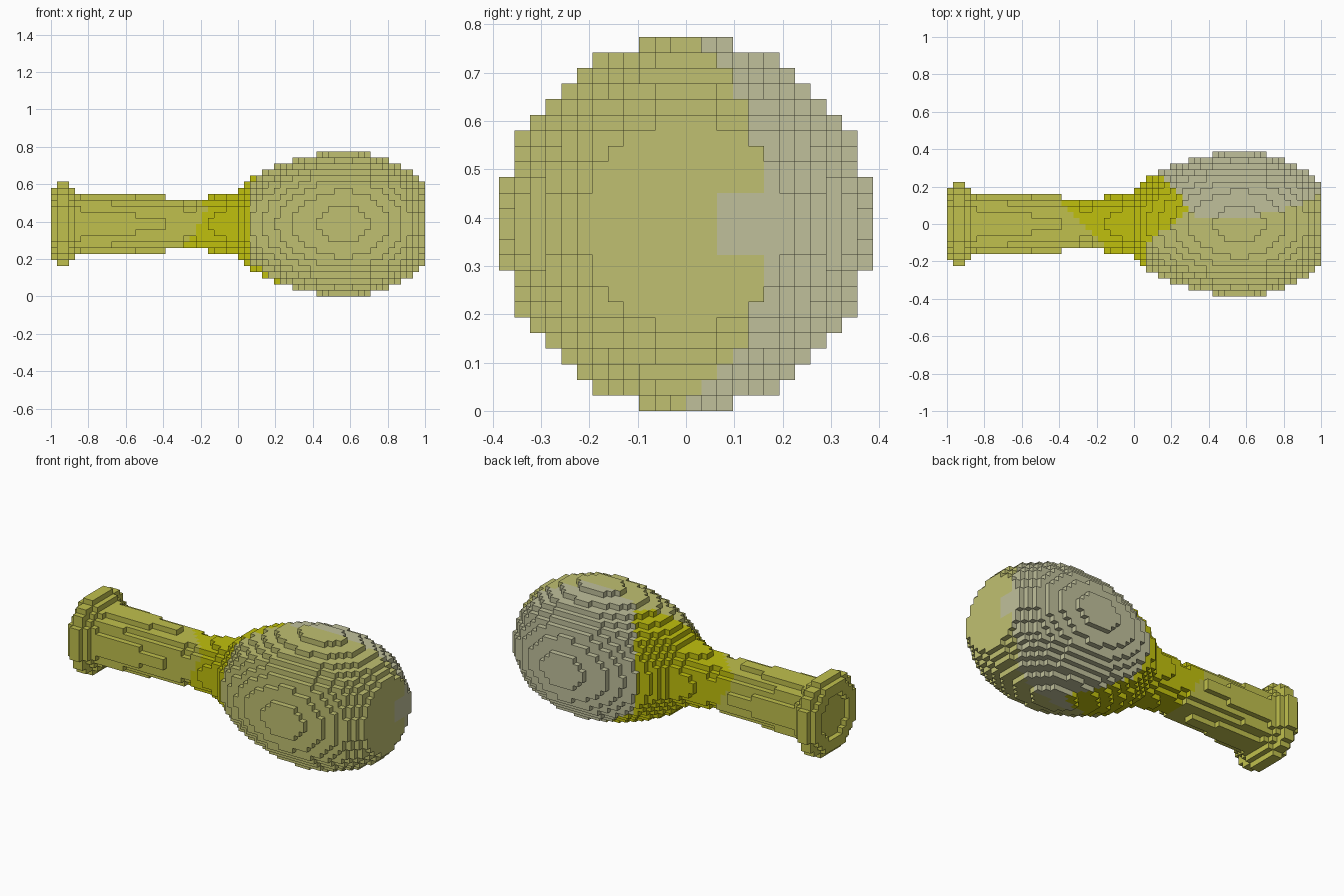
import bpy
import bmesh
from mathutils import Vector

cube = bpy.data.objects.get("Cube")
if cube:
    bpy.data.objects.remove(cube)

LENGTH, WIDTH = 62, 24
CELL = 2 / LENGTH
MID = WIDTH * CELL / 2


def material(name, color):
    mat = bpy.data.materials.new(name)
    mat.use_nodes = True
    mat.diffuse_color = (*color, 1)
    mat.node_tree.nodes["Principled BSDF"].inputs["Base Color"].default_value = (*color, 1)
    return mat


MATERIALS = [
    material("olive_yellow", (0.527, 0.527, 0.075)),
    material("strong_yellow", (0.527, 0.527, 0.004)),
    material("pale_olive", (0.527, 0.527, 0.165)),
    material("grey_cream", (0.527, 0.527, 0.33)),
]

# Turned profile: position along the shaker, radius in blocks
PROFILE = [
    (-1, 6.2), (-0.97, 6.3), (-0.96, 7.2), (-0.91, 7.2), (-0.9, 6.2), (-0.872, 6.2),
    (-0.87, 5.2), (-0.4, 4.55), (-0.25, 4.25), (-0.16, 4.55), (-0.08, 4.9), (0, 5.6),
    (0.03, 6.6), (0.07, 7.6), (0.13, 8.6), (0.2, 9.5), (0.29, 10.5), (0.42, 11.53),
    (0.56, 12), (0.7, 11.55), (0.8, 10.7), (0.87, 9.8), (0.91, 9.0), (0.95, 7.9), (1, 6.2),
]


def radius(x):
    for (x0, r0), (x1, r1) in zip(PROFILE, PROFILE[1:]):
        if x <= x1:
            return r0 + (r1 - r0) * (x - x0) / (x1 - x0)
    return 0


def filled(i, j, k):
    """True where a block of the shaker exists."""
    if not 0 <= i < LENGTH:
        return False
    off = Vector((j + 0.5 - WIDTH / 2, k + 0.5 - WIDTH / 2)).length
    if i == 0 and off < 4.2:  # recess in the end of the handle
        return False
    return off < radius(-1 + (i + 0.5) * CELL)


def color_index(p):
    """Colour zones: handle, neck, front of the bulb, back of the bulb."""
    x, y, z = p
    if x < -0.28 - 0.52 * y - 4.2 * y * (z - MID):
        return 0
    neck_end = max(0.05, min(0.06 + 1.4 * (y + 0.1), 0.28 - 0.8 * (y - 0.1)))
    neck_end += max(0, 0.2 - z) * 1.2
    if x < neck_end:
        return 1
    seam = (0.03 if z > 0.1 else -0.02) + 0.5 * (x - 0.5) ** 2
    patch = x > 0.97 and y > 0.065 and 0.32 < z < 0.45
    return 3 if y > seam or patch else 2


def block_part(name, start, end):
    """Skin the outer sides of every block in a stretch of the shaker."""
    bm = bmesh.new()
    corners = {}

    def corner(key):
        if key not in corners:
            i, j, k = key
            corners[key] = bm.verts.new((-1 + i * CELL, j * CELL - MID, k * CELL))
        return corners[key]

    for i in range(start, end):
        for j in range(WIDTH):
            for k in range(WIDTH):
                if not filled(i, j, k):
                    continue
                for axis in range(3):
                    for side in (0, 1):
                        near = [i, j, k]
                        near[axis] += 2 * side - 1
                        if filled(*near):
                            continue
                        quad = []
                        for u, v in ((0, 0), (1, 0), (1, 1), (0, 1)):
                            key = [i, j, k]
                            key[axis] += side
                            key[(axis + 1) % 3] += u
                            key[(axis + 2) % 3] += v
                            quad.append(corner(tuple(key)))
                        face = bm.faces.new(quad if side else quad[::-1])
                        face.material_index = color_index(face.calc_center_median())

    mesh = bpy.data.meshes.new(name)
    bm.to_mesh(mesh)
    bm.free()
    for mat in MATERIALS:
        mesh.materials.append(mat)
    obj = bpy.data.objects.new(name, mesh)
    bpy.context.collection.objects.link(obj)


block_part("end_knob", 0, 4)
block_part("handle", 4, 31)
block_part("rattle_bulb", 31, LENGTH)
